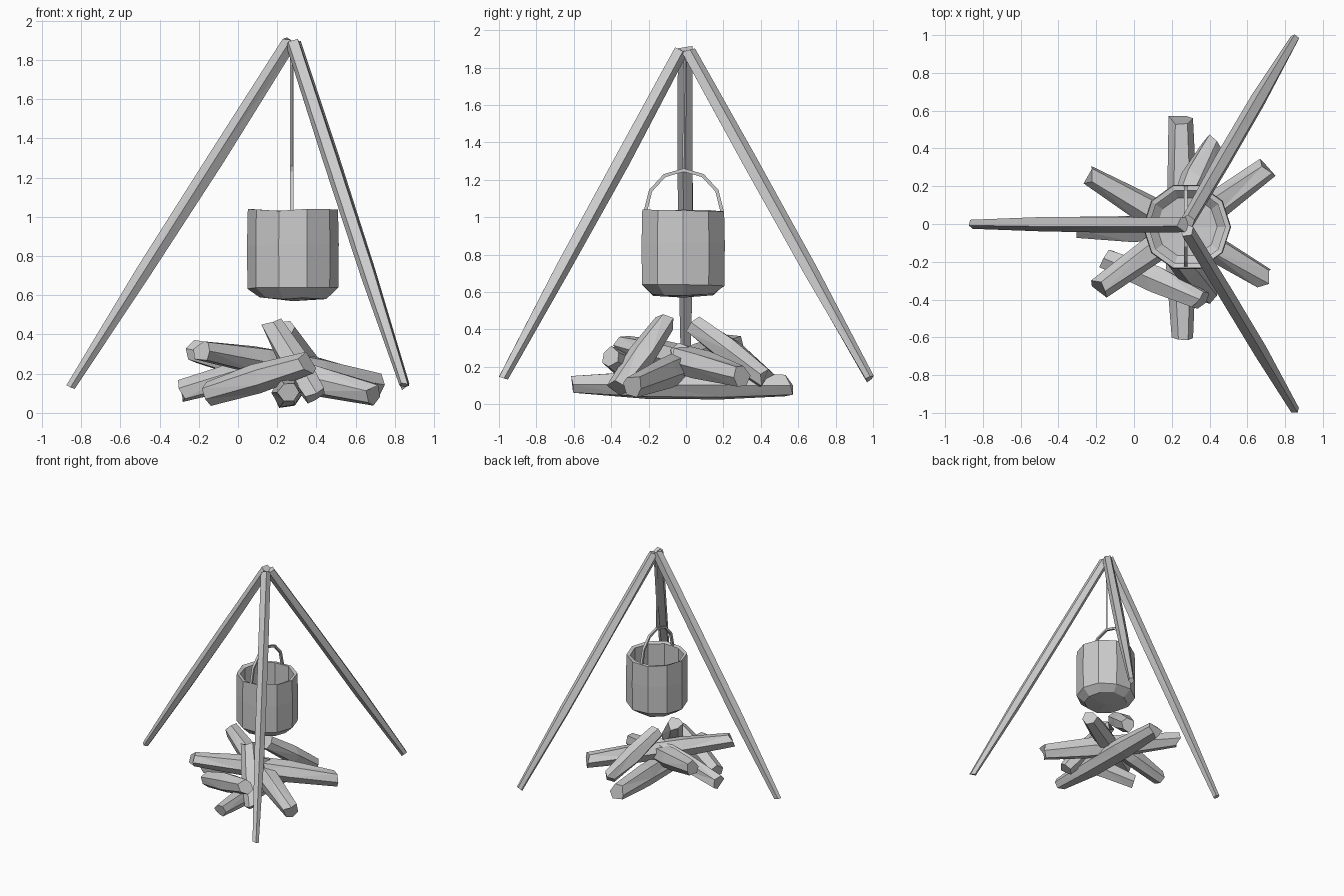
import bpy, bmesh, math, random
from mathutils import Vector

if "Cube" in bpy.data.objects:
    bpy.data.objects.remove(bpy.data.objects["Cube"])

random.seed(4)


def make_object(name, bm):
    bmesh.ops.recalc_face_normals(bm, faces=bm.faces)
    mesh = bpy.data.meshes.new(name)
    bm.to_mesh(mesh)
    bm.free()
    ob = bpy.data.objects.new(name, mesh)
    bpy.context.collection.objects.link(ob)
    return ob


def bridge(bm, rings):
    n = len(rings[0])
    for a, b in zip(rings, rings[1:]):
        for i in range(n):
            j = (i + 1) % n
            bm.faces.new((a[i], a[j], b[j], b[i]))


def tube(name, points, radii, sides, jitter=0.0, spin=0.0, slant=0.0):
    """Faceted capped bar through points, with a hand-cut wobble."""
    bm = bmesh.new()
    pts = [Vector(p) for p in points]
    overall = (pts[-1] - pts[0]).normalized()
    ref = Vector((1, 0, 0)) if abs(overall.x) < 0.3 else Vector((0, 0, 1))
    rings = []
    for k, (p, r) in enumerate(zip(pts, radii)):
        t = (pts[min(k + 1, len(pts) - 1)] - pts[max(k - 1, 0)]).normalized()
        u = (ref - t * ref.dot(t)).normalized()
        v = t.cross(u)
        ring = []
        for i in range(sides):
            a = spin + math.tau * i / sides
            rr = r * (1 + random.uniform(-jitter, jitter))
            shift = t * random.uniform(-slant, slant)
            ring.append(bm.verts.new(p + (u * math.cos(a) + v * math.sin(a)) * rr + shift))
        rings.append(ring)
    bridge(bm, rings)
    bm.faces.new(rings[0])
    bm.faces.new(rings[-1])
    if jitter:
        bmesh.ops.triangulate(bm, faces=[f for f in bm.faces if len(f.verts) == 4])
    return make_object(name, bm)


def bar(name, a, b, radii, sides, jitter, spin=0.0, slant=0.0):
    a, b = Vector(a), Vector(b)
    n = len(radii) - 1
    return tube(name, [a.lerp(b, k / n) for k in range(n + 1)], radii, sides, jitter, spin, slant)


# Tripod poles
poles = {
    "left_pole": ((-0.85, 0.0, 0.137), (0.265, 0.0, 1.895)),
    "back_pole": ((0.85, 0.98, 0.14), (0.285, 0.015, 1.885)),
    "front_pole": ((0.85, -0.98, 0.14), (0.28, -0.03, 1.885)),
}
for name, (a, b) in poles.items():
    bar(name, a, b, (0.026, 0.042, 0.044, 0.04), 5, 0.1, 0.3, 0.012)

# Firewood: long crossing logs
long_logs = [
    ((0.26, -0.60, 0.105), (0.25, 0.55, 0.10)),
    ((-0.23, 0.25, 0.315), (0.70, -0.29, 0.095)),
    ((-0.18, -0.34, 0.32), (0.70, 0.29, 0.15)),
]
for i, (a, b) in enumerate(long_logs):
    bar(f"long_log_{i + 1}", a, b, (0.056, 0.078, 0.08, 0.06), 6, 0.12, 0.3 * i, 0.025)

# Firewood: short logs leaning on the pile
short_logs = [
    ((-0.14, -0.19, 0.10), (0.35, -0.40, 0.25)),
    ((0.40, -0.37, 0.08), (0.18, -0.11, 0.44)),
    ((0.42, 0.43, 0.135), (0.24, 0.05, 0.42)),
    ((-0.28, -0.02, 0.11), (0.28, -0.03, 0.27)),
]
for i, (a, b) in enumerate(short_logs):
    bar(f"short_log_{i + 1}", a, b, (0.058, 0.078, 0.056), 6, 0.12, 0.4 * i, 0.025)

# Cooking pot: hollow ten-sided shell with a bevelled base
CX, CY, SIDES = 0.28, -0.015, 10
profile = [(0.17, 0.585), (0.232, 0.635), (0.234, 0.86), (0.23, 1.035),
           (0.203, 1.03), (0.205, 0.66), (0.16, 0.62)]
bm = bmesh.new()
rings = []
for r, z in profile:
    rings.append([bm.verts.new((CX + r * math.cos(math.tau * i / SIDES),
                                CY + r * math.sin(math.tau * i / SIDES),
                                z + random.uniform(-0.006, 0.006))) for i in range(SIDES)])
bridge(bm, rings)
for ring, z in ((rings[0], 0.57), (rings[-1], 0.61)):
    centre = bm.verts.new((CX, CY, z))
    for i in range(SIDES):
        bm.faces.new((ring[i], ring[(i + 1) % SIDES], centre))
make_object("cooking_pot", bm)

# Pot handle
arc = [(0.275, -0.012 - 0.205 * math.cos(math.pi * k / 6),
        1.03 + 0.222 * math.sin(math.pi * k / 6)) for k in range(7)]
tube("pot_handle", arc, [0.013] * 7, 4, 0.0, math.pi / 4)

# Hanging rope
bar("hanging_rope", (0.275, -0.01, 1.24), (0.275, -0.005, 1.88), (0.009, 0.009), 4, 0.0)
